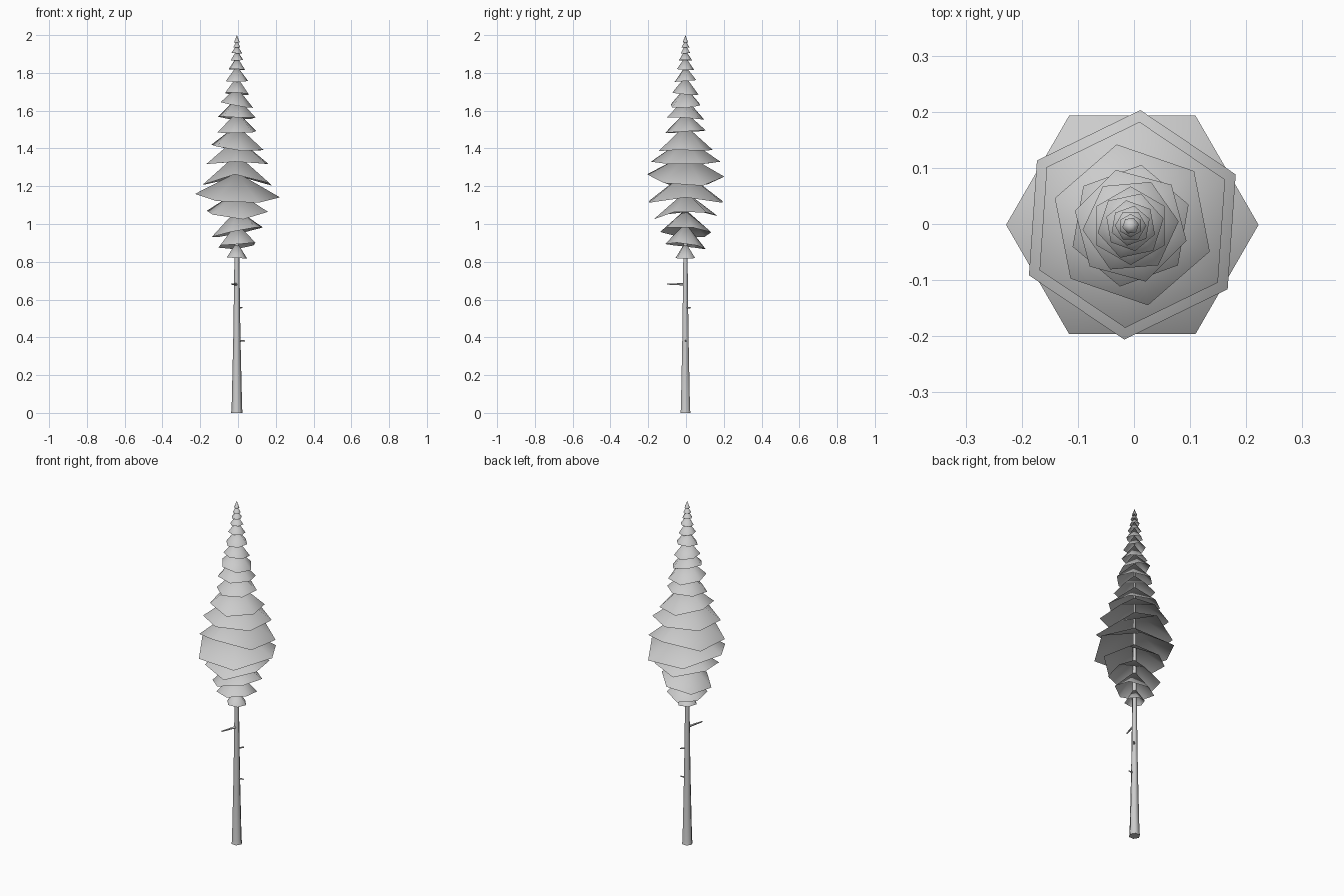
import bpy, bmesh
from math import cos, sin, radians, pi
from mathutils import Vector

if "Cube" in bpy.data.objects:
    bpy.data.objects.remove(bpy.data.objects["Cube"])

CX, CY = -0.006, -0.003   # trunk axis


def make_object(name, bm):
    mesh = bpy.data.meshes.new(name)
    bm.to_mesh(mesh)
    bm.free()
    obj = bpy.data.objects.new(name, mesh)
    bpy.context.collection.objects.link(obj)
    return obj


def loft(name, sections, sides=6):
    """Tapered tube through (centre, radius) sections, capped at the ends."""
    bm = bmesh.new()
    axis = (Vector(sections[-1][0]) - Vector(sections[0][0])).normalized()
    rot = Vector((0, 0, 1)).rotation_difference(axis)
    rings = []
    for c, r in sections:
        rings.append([bm.verts.new(Vector(c) + rot @ Vector(
            (r * cos(2 * pi * i / sides), r * sin(2 * pi * i / sides), 0)))
            for i in range(sides)])
    for a, b in zip(rings, rings[1:]):
        for i in range(sides):
            j = (i + 1) % sides
            bm.faces.new((a[i], a[j], b[j], b[i])).smooth = True
    bm.faces.new(rings[0][::-1])
    bm.faces.new(rings[-1])
    return make_object(name, bm)


def foliage_tier(name, z, r, h, turn, tilt_x, tilt_y, fold):
    """Open six-sided skirt, tilted and folded so its rim is uneven."""
    bm = bmesh.new()
    tip = bm.verts.new((CX, CY, z + h))
    rim = []
    for i in range(6):
        a = radians(turn + 60 * i)
        x, y = r * cos(a), r * sin(a)
        k = 1 if r < 0.12 else 0.5
        rim.append(bm.verts.new((x + CX * k, y + CY * k,
                   z + tilt_x * x + tilt_y * y + fold * cos(2 * a))))
    for i in range(6):
        bm.faces.new((rim[i], rim[(i + 1) % 6], tip)).smooth = True
    return make_object(name, bm)


# trunk
loft("trunk", [((CX, CY, 0), 0.031), ((CX, CY, 0.02), 0.028),
               ((CX, CY, 0.4), 0.019), ((CX, CY, 0.82), 0.013),
               ((CX, CY, 1.9), 0.003)])

# dead branch stubs: height, end x, end y, thickness
for n, (z, ex, ey, r) in enumerate([(0.68, -0.035, -0.10, 0.007),
                                    (0.555, 0.022, 0.024, 0.006),
                                    (0.38, 0.036, 0.0, 0.006)]):
    loft(f"branch_stub_{n + 1}", [((CX, CY, z), r), ((ex, ey, z + 0.002), r * 0.5)], 5)

# foliage: rim height, radius, cone height, turn, tilt x, tilt y, fold
tiers = [
    (0.820, 0.055, 0.085, 10, -0.05, 0.0, 0.0),
    (0.885, 0.108, 0.120, 35, 0.08, -0.12, 0.005),
    (0.957, 0.140, 0.120, 15, 0.20, -0.06, 0.0),
    (1.052, 0.172, 0.120, 40, 0.0, 0.05, 0.02),
    (1.128, 0.225, 0.145, 0, -0.04, 0.0, 0.022),
    (1.225, 0.205, 0.145, 26, 0.0, -0.03, -0.032),
    (1.322, 0.184, 0.135, 26, 0.0, 0.0, -0.008),
    (1.398, 0.146, 0.125, 41, -0.10, 0.0, 0.01),
    (1.488, 0.110, 0.105, 20, 0.02, 0.06, 0.0),
    (1.562, 0.103, 0.105, 45, -0.03, -0.06, 0.005),
    (1.630, 0.086, 0.095, 5, -0.18, 0.05, 0.0),
    (1.690, 0.070, 0.090, 30, -0.06, -0.08, 0.0),
    (1.757, 0.060, 0.080, 12, 0.0, 0.08, 0.0),
    (1.818, 0.046, 0.068, 40, -0.05, -0.05, 0.0),
    (1.866, 0.036, 0.056, 20, 0.05, 0.0, 0.0),
    (1.905, 0.028, 0.045, 0, -0.05, 0.05, 0.0),
    (1.935, 0.021, 0.038, 30, 0.0, 0.0, 0.0),
    (1.962, 0.015, 0.038, 10, 0.0, 0.0, 0.0),
]
for n, t in enumerate(tiers):
    foliage_tier(f"foliage_tier_{n + 1}", *t)
